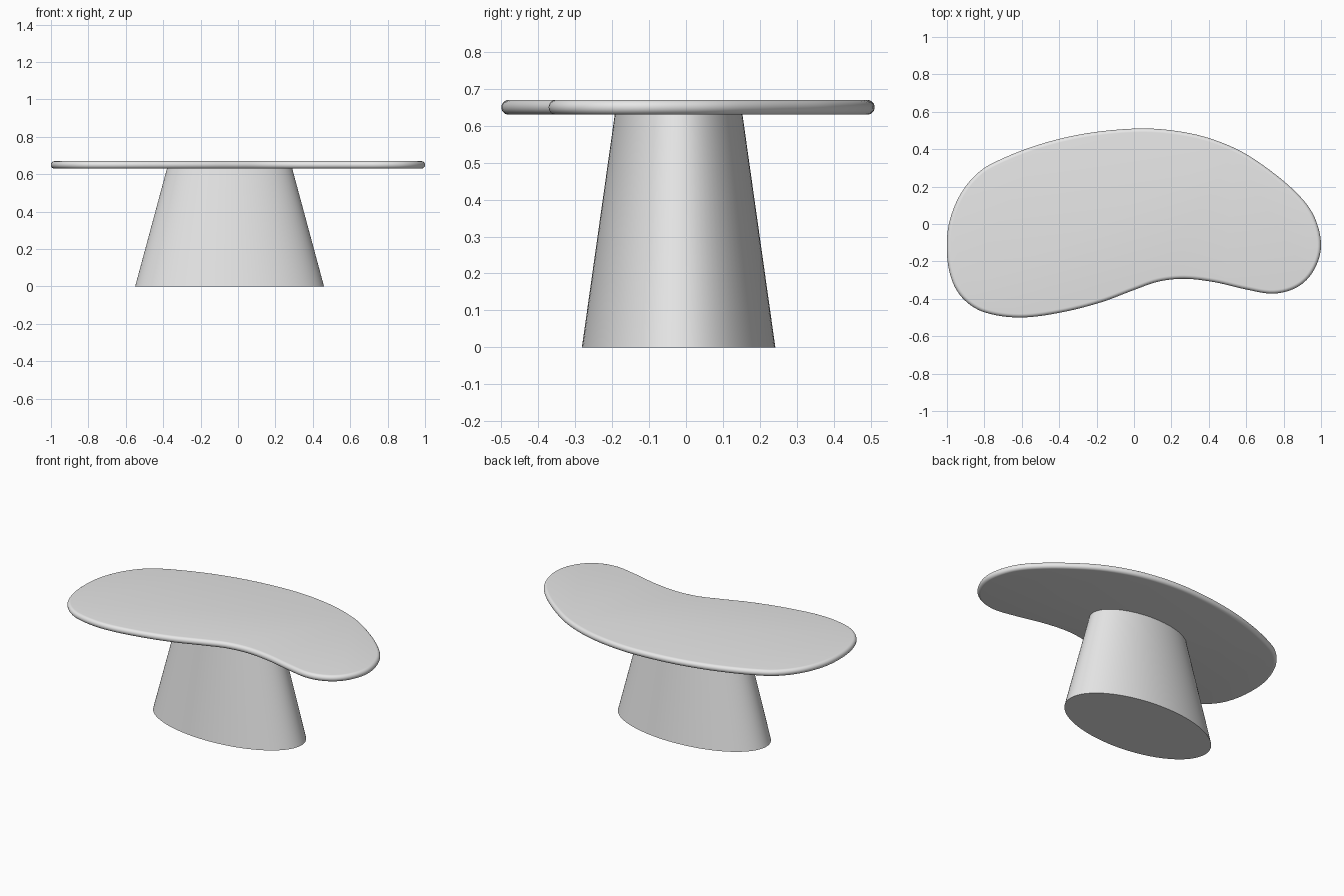
import bpy, bmesh, math
from mathutils import Vector
from mathutils.geometry import interpolate_bezier

if "Cube" in bpy.data.objects:
    bpy.data.objects.remove(bpy.data.objects["Cube"])

mat = bpy.data.materials.new("light grey")
mat.diffuse_color = (0.8, 0.8, 0.8, 1)
mat.use_nodes = True
mat.node_tree.nodes["Principled BSDF"].inputs["Base Color"].default_value = mat.diffuse_color

# Kidney-shaped outline, clockwise from the back centre
OUTLINE = [(0, .51), (.30, .485), (.54, .405), (.73, .285), (.89, .145), (.968, .03),
           (1, -.12), (.96, -.25), (.877, -.335), (.75, -.372), (.60, -.35), (.43, -.311),
           (.27, -.293), (.13, -.308), (0, -.353), (-.18, -.42), (-.40, -.475), (-.615, -.5),
           (-.80, -.472), (-.905, -.408), (-.97, -.31), (-1, -.16), (-.985, .02),
           (-.905, .195), (-.77, .318), (-.40, .455)]


def smooth_loop(pts, steps):
    """Closed smooth curve through the points, tangents scaled to the segment length."""
    p = [Vector((x, y, 0)) for x, y in pts]
    n = len(p)
    t = [(p[(i + 1) % n] - p[i - 1]).normalized() for i in range(n)]
    out = []
    for i in range(n):
        a, b = p[i], p[(i + 1) % n]
        d = (b - a).length / 3
        out += interpolate_bezier(a, a + t[i] * d, b - t[(i + 1) % n] * d, b, steps + 1)[:-1]
    return out[::-1]  # counter-clockwise


def loft(name, rings):
    """Skin a stack of closed rings and cap both ends."""
    bm = bmesh.new()
    rows = [[bm.verts.new(v) for v in r] for r in rings]
    n = len(rows[0])
    for lo, hi in zip(rows, rows[1:]):
        for i in range(n):
            j = (i + 1) % n
            bm.faces.new((lo[i], lo[j], hi[j], hi[i]))
    bm.faces.new(rows[0][::-1])
    bm.faces.new(rows[-1])
    me = bpy.data.meshes.new(name)
    bm.to_mesh(me)
    bm.free()
    me.materials.append(mat)
    ob = bpy.data.objects.new(name, me)
    bpy.context.collection.objects.link(ob)
    bpy.context.view_layer.objects.active = ob
    ob.select_set(True)
    bpy.ops.object.shade_smooth_by_angle(angle=math.radians(30))
    ob.select_set(False)


# Tabletop with a rounded rim
loop = smooth_loop(OUTLINE, 6)
n = len(loop)
normals = []
for i in range(n):
    d = (loop[(i + 1) % n] - loop[i - 1]).normalized()
    normals.append(Vector((d.y, -d.x, 0)))
R, MID = .02, .65
rings = []
for k in range(13):
    a = math.radians(-90 + 15 * k)
    off, z = R * (math.cos(a) - 1), MID + R * math.sin(a)
    rings.append([Vector((p.x + m.x * off, p.y + m.y * off, z)) for p, m in zip(loop, normals)])
loft("tabletop", rings)


# Tapered oval pedestal
def oval(rx, ry, z, n=96):
    return [(-.045 + rx * math.cos(2 * math.pi * i / n),
             -.02 + ry * math.sin(2 * math.pi * i / n), z) for i in range(n)]


loft("pedestal", [oval(.505, .262, 0), oval(.335, .173, .63)])
